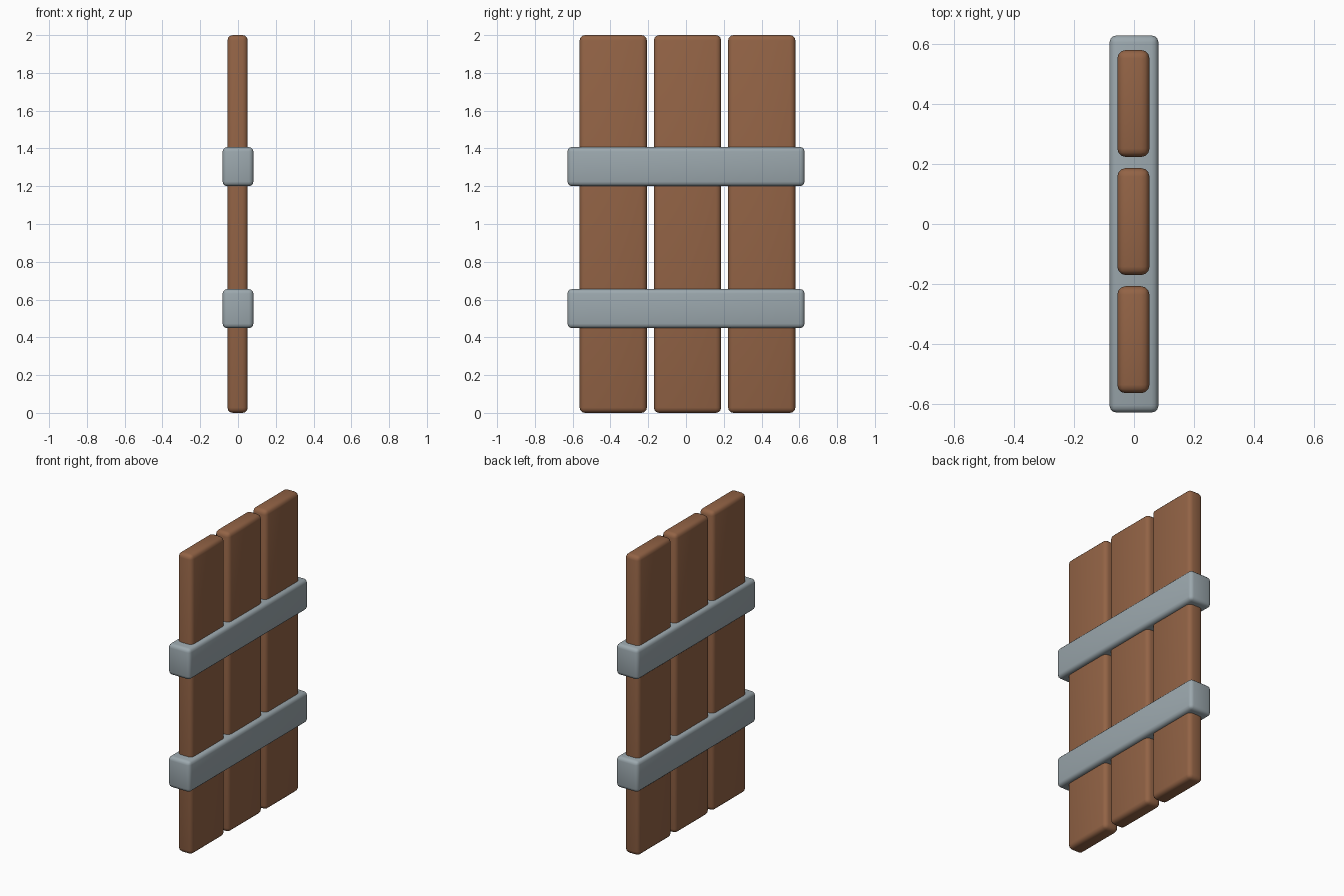
import bpy

if "Cube" in bpy.data.objects:
    bpy.data.objects.remove(bpy.data.objects["Cube"])


def material(name, color):
    m = bpy.data.materials.new(name)
    m.diffuse_color = color
    m.use_nodes = True
    m.node_tree.nodes["Principled BSDF"].inputs["Base Color"].default_value = m.diffuse_color
    return m


def rounded_box(name, center, size, radius, mat):
    bpy.ops.mesh.primitive_cube_add(size=1, location=center)
    ob = bpy.context.object
    ob.name = name
    ob.scale = size
    bpy.ops.object.transform_apply(location=False, rotation=False, scale=True)
    bevel = ob.modifiers.new("rounded_edges", 'BEVEL')
    bevel.width = radius
    bevel.segments = 3
    bpy.ops.object.shade_smooth()
    ob.data.materials.append(mat)
    return ob


wood = material("wood", (0.29, 0.125, 0.06, 1))
metal = material("metal", (0.33, 0.39, 0.42, 1))

# Three upright planks, set very slightly off the bands' centre
for i, side in enumerate((-1, 0, 1)):
    rounded_box(f"plank_{i + 1}", (-0.002, 0.008 + side * 0.393, 1.0),
                (0.107, 0.356, 2.0), 0.028, wood)

# Two metal bands wrapping the planks
for name, z in (("lower_band", 0.552), ("upper_band", 1.304)):
    rounded_box(name, (0, 0, z), (0.163, 1.255, 0.207), 0.024, metal)
